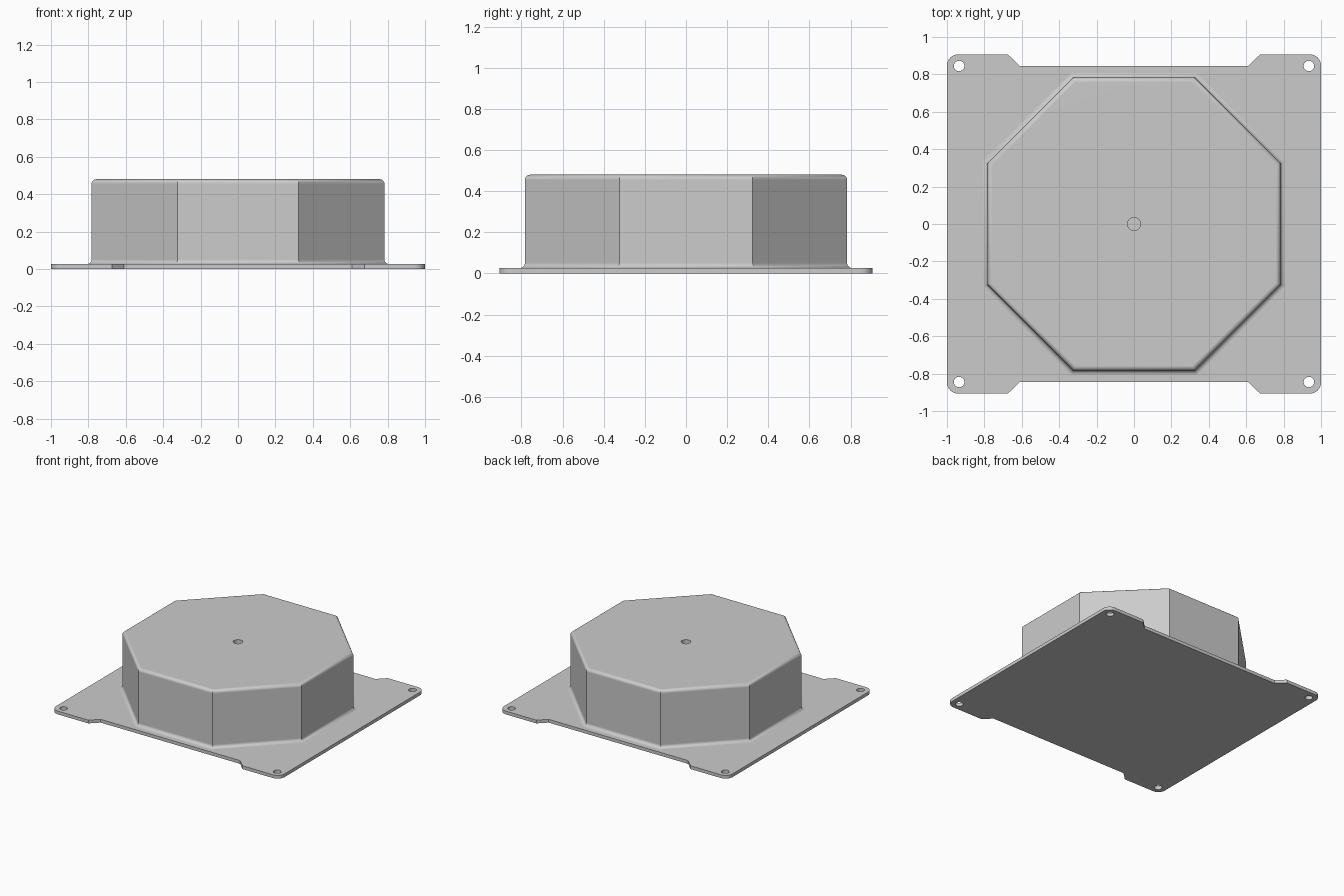
import bpy, bmesh
from math import pi, cos, sin
from mathutils import Vector

cube = bpy.data.objects.get("Cube")
if cube:
    bpy.data.objects.remove(cube)

grey = bpy.data.materials.new("light grey")
grey.use_nodes = True
colour = (0.6, 0.6, 0.6, 1)
grey.diffuse_color = colour
grey.node_tree.nodes["Principled BSDF"].inputs["Base Color"].default_value = colour

PLATE_H, TOP, APOTHEM, FILLET = 0.026, 0.48, 0.783, 0.025


def arc(cx, cy, r, a0, a1, n):
    return [(cx + r * cos(a0 + (a1 - a0) * i / n),
             cy + r * sin(a0 + (a1 - a0) * i / n)) for i in range(n + 1)]


def circle(cx, cy, r, n=32):
    return arc(cx, cy, r, 0, 2 * pi, n)[:-1]


def ring(bm, pts, z):
    return [bm.verts.new((x, y, z)) for x, y in pts]


def loop_edges(bm, verts):
    out = []
    for a, b in zip(verts, verts[1:] + verts[:1]):
        out.append(bm.edges.get((a, b)) or bm.edges.new((a, b)))
    return out


def bridge(bm, low, high):
    n = len(low)
    for i in range(n):
        j = (i + 1) % n
        bm.faces.new((low[i], low[j], high[j], high[i]))


def cap(bm, loops, up):
    """Fill a flat region bounded by an outline and optional holes."""
    edges = [e for verts in loops for e in loop_edges(bm, verts)]
    bmesh.ops.triangle_fill(bm, edges=edges, use_beauty=True,
                            normal=Vector((0, 0, up)))


def finish(bm, name):
    bmesh.ops.recalc_face_normals(bm, faces=bm.faces[:])
    mesh = bpy.data.meshes.new(name)
    bm.to_mesh(mesh)
    bm.free()
    mesh.materials.append(grey)
    obj = bpy.data.objects.new(name, mesh)
    bpy.context.collection.objects.link(obj)
    bpy.ops.object.select_all(action='DESELECT')
    obj.select_set(True)
    bpy.context.view_layer.objects.active = obj
    bpy.ops.object.shade_smooth_by_angle(angle=pi / 6)
    weighted = obj.modifiers.new("flat faces stay flat", 'WEIGHTED_NORMAL')
    weighted.keep_sharp = True
    return obj


# Base plate: rounded corner tabs, recessed front and back edges, four holes
quarter = arc(0.94, 0.847, 0.06, 0, pi / 2, 8) + [(0.675, 0.907), (0.61, 0.845)]
half = quarter + [(-x, y) for x, y in reversed(quarter)]
outline = half + [(-x, -y) for x, y in half]
loops = [outline] + [circle(sx * 0.935, sy * 0.845, 0.028)
                     for sx in (-1, 1) for sy in (-1, 1)]
bm = bmesh.new()
bottom = [ring(bm, p, 0) for p in loops]
top = [ring(bm, p, PLATE_H) for p in loops]
for low, high in zip(bottom, top):
    bridge(bm, low, high)
cap(bm, bottom, -1)
cap(bm, top, 1)
finish(bm, "base_plate")

# Octagonal housing: flared foot, straight walls, rounded rim, blind centre hole
foot = arc(APOTHEM + FILLET, PLATE_H + FILLET, FILLET, 1.5 * pi, pi, 6)
rim = arc(APOTHEM - FILLET, TOP - FILLET, FILLET, 0, pi / 2, 6)
bm = bmesh.new()
rings = []
for apothem, z in foot + rim:
    r = apothem / cos(pi / 8)
    rings.append(ring(bm, [(r * cos(a), r * sin(a)) for a in
                           [pi / 8 + k * pi / 4 for k in range(8)]], z))
for low, high in zip(rings, rings[1:]):
    bridge(bm, low, high)
mouth = ring(bm, circle(0, 0, 0.035), TOP)
floor = ring(bm, circle(0, 0, 0.035), TOP - 0.05)
bridge(bm, floor, mouth)
bm.faces.new(floor)
cap(bm, [rings[-1], mouth], 1)
bm.faces.new(rings[0])
finish(bm, "octagonal_housing")
